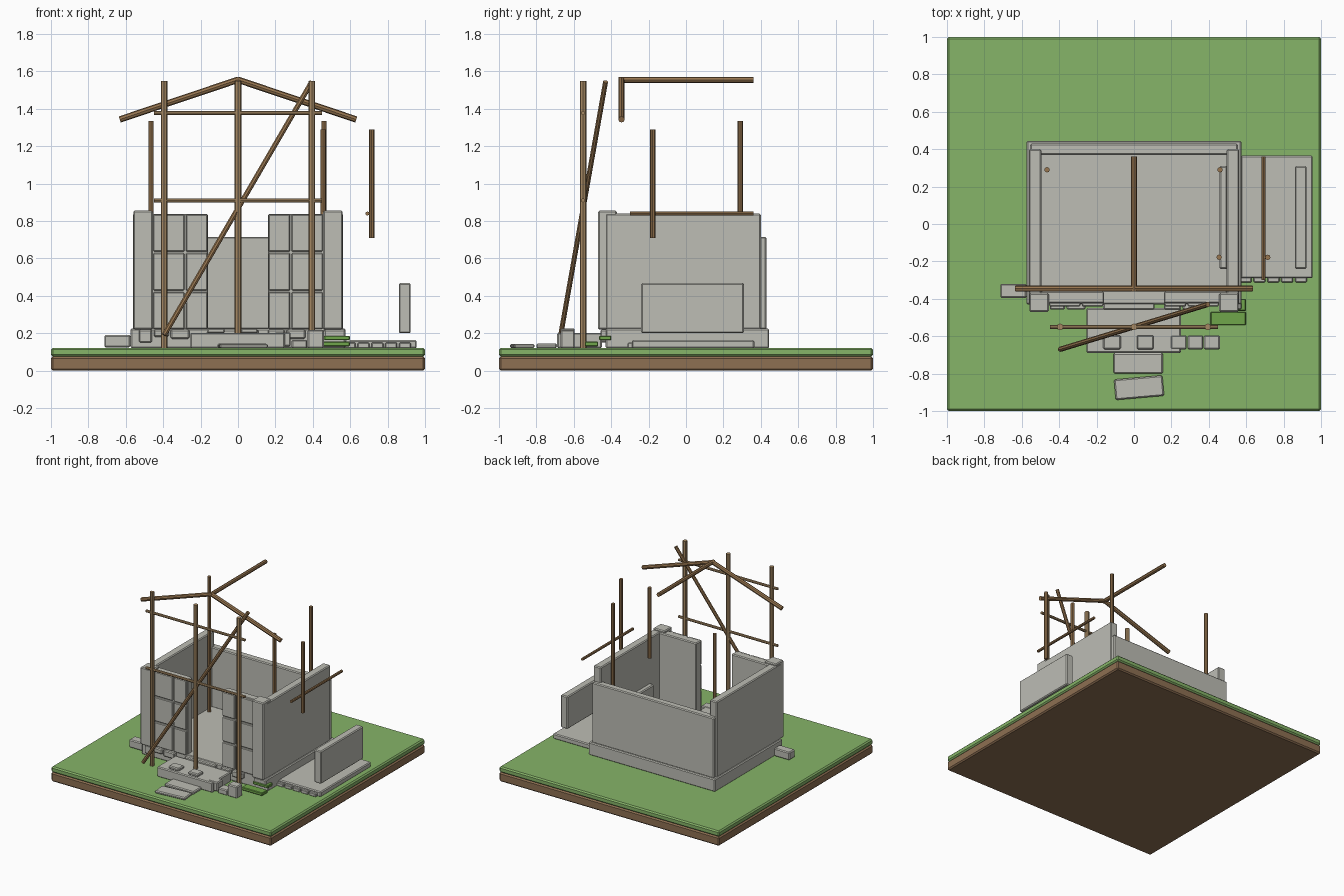
import bpy, math
from mathutils import Vector

if "Cube" in bpy.data.objects:
    bpy.data.objects.remove(bpy.data.objects["Cube"])


def material(name, r, g, b):
    m = bpy.data.materials.new(name)
    m.diffuse_color = (r, g, b, 1)
    m.use_nodes = True
    m.node_tree.nodes["Principled BSDF"].inputs["Base Color"].default_value = m.diffuse_color
    return m


STONE = material("grey stone", .51, .51, .46)
GRASS = material("grass green", .24, .46, .14)
DIRT = material("brown earth", .27, .16, .085)
POLE = material("pale wood", .38, .25, .125)
WOOD = material("brown wood", .31, .18, .08)
PLANK = material("mossy green", .16, .38, .07)


def box(name, x, y, z, mat=STONE, bevel=.007, turn=0):
    """Bevelled block from its x, y and z ranges."""
    bpy.ops.mesh.primitive_cube_add(
        size=1, location=[(a + b) / 2 for a, b in (x, y, z)], rotation=(0, 0, math.radians(turn)))
    o = bpy.context.object
    o.name = name
    o.scale = [b - a for a, b in (x, y, z)]
    bpy.ops.object.transform_apply(location=False, rotation=False, scale=True)
    o.data.materials.append(mat)
    if bevel:
        m = o.modifiers.new("edge", 'BEVEL')
        m.width, m.segments = bevel, 1
    return o


def pole(name, a, b, r, mat=WOOD):
    """Eight-sided log between two points."""
    a, b = Vector(a), Vector(b)
    d = b - a
    bpy.ops.mesh.primitive_cylinder_add(vertices=8, radius=r, depth=d.length, location=(a + b) / 2)
    o = bpy.context.object
    o.name = name
    o.rotation_euler = d.to_track_quat('Z', 'Y').to_euler()
    o.data.materials.append(mat)
    return o


# Ground tile
box("earth_base", (-1, 1), (-1, 1), (0, .075), DIRT, .01)
box("grass_layer", (-1, 1), (-1, 1), (.075, .122), GRASS, .01)

# House base and walls
box("foundation", (-.575, .575), (-.43, .445), (.12, .225))
box("back_wall", (-.555, .555), (.37, .43), (.22, .715))
for s, side in ((-1, "left"), (1, "right")):
    def span(a, b):
        return tuple(sorted((s * a, s * b)))
    box(side + "_wall", span(.495, .562), (-.43, .40), (.22, .84))
    box(side + "_front_pillar", span(.455, .56), (-.47, -.37), (.22, .855))
    box(side + "_front_wall", span(.16, .5), (-.425, -.36), (.22, .838))
    # Stone facing in two columns and three rows
    for c, (x0, x1) in enumerate(((.163, .279), (.287, .453))):
        for row in range(3):
            z = .222 + row * .207
            box(f"{side}_facing_stone_{c}_{row}", span(x0, x1), (-.44, -.42), (z, z + .199), bevel=.005)

# Rough stones along the front edge of the foundation
for i, (a, b, z) in enumerate(((-.53, -.46, .15), (-.45, -.37, .18), (-.36, -.26, .17),
                               (-.165, .11, .16), (.16, .25, .18), (.26, .36, .17), (.46, .575, .17))):
    box(f"edge_stone_{i}", (a, b), (-.458, -.42), (z, .22))

# Porch, steps and loose stones
box("porch_slab", (-.255, .25), (-.69, -.45), (.12, .202))
box("step_upper", (-.11, .155), (-.80, -.69), (.12, .145))
box("step_lower", (-.103, .157), (-.93, -.82), (.12, .143), turn=5)
for i, (a, b, z0, z1) in enumerate(((-.165, -.07, .2, .226), (.015, .105, .2, .226), (.195, .282, .13, .205),
                                    (.286, .37, .12, .165), (.372, .46, .12, .218))):
    box(f"porch_stone_{i}", (a, b), (-.67, -.595), (z0, z1))
box("left_loose_block", (-.715, -.575), (-.395, -.32), (.125, .19))
box("plank_upper", (.46, .598), (-.465, -.40), (.163, .186), PLANK, .004)
box("plank_lower", (.41, .598), (-.54, -.47), (.13, .155), PLANK, .004)

# Side yard slab, its edging and low panels
box("yard_slab", (.57, .955), (-.29, .365), (.12, .163))
for i in range(5):
    x = .565 + i * .074
    box(f"yard_edging_{i}", (x, x + .064), (-.312, -.285), (.12, .15), bevel=.005)
box("yard_low_wall", (.86, .923), (-.24, .31), (.2, .468))
box("inner_low_wall", (.457, .50), (-.24, .31), (.2, .468))

# Porch scaffold
for i, (x, z) in enumerate(((-.395, .12), (0, .2), (.395, .12))):
    pole(f"porch_post_{i}", (x, -.55, z), (x, -.55, 1.548), .018, POLE)
for z in (.91, 1.377):
    pole("porch_rail", (-.45, -.55, z), (.45, -.55, z), .011, POLE)
pole("diagonal_brace", (-.395, -.67, .19), (.395, -.43, 1.545), .014)

# Roof frame
pole("ridge_beam", (0, -.36, 1.555), (0, .36, 1.555), .016)
for s in (-1, 1):
    pole("rafter", (0, -.345, 1.555), (s * .632, -.345, 1.343), .017)

# Upright posts and side rail
for x, y, z0, z1 in ((-.465, .29, .22, 1.335), (.46, .29, .22, 1.335),
                     (.455, -.178, .71, 1.29), (.715, -.178, .71, 1.29)):
    pole("upright_post", (x, y, z0), (x, y, z1), .0145)
pole("side_rail", (.692, -.3, .84), (.692, .36, .84), .011)
